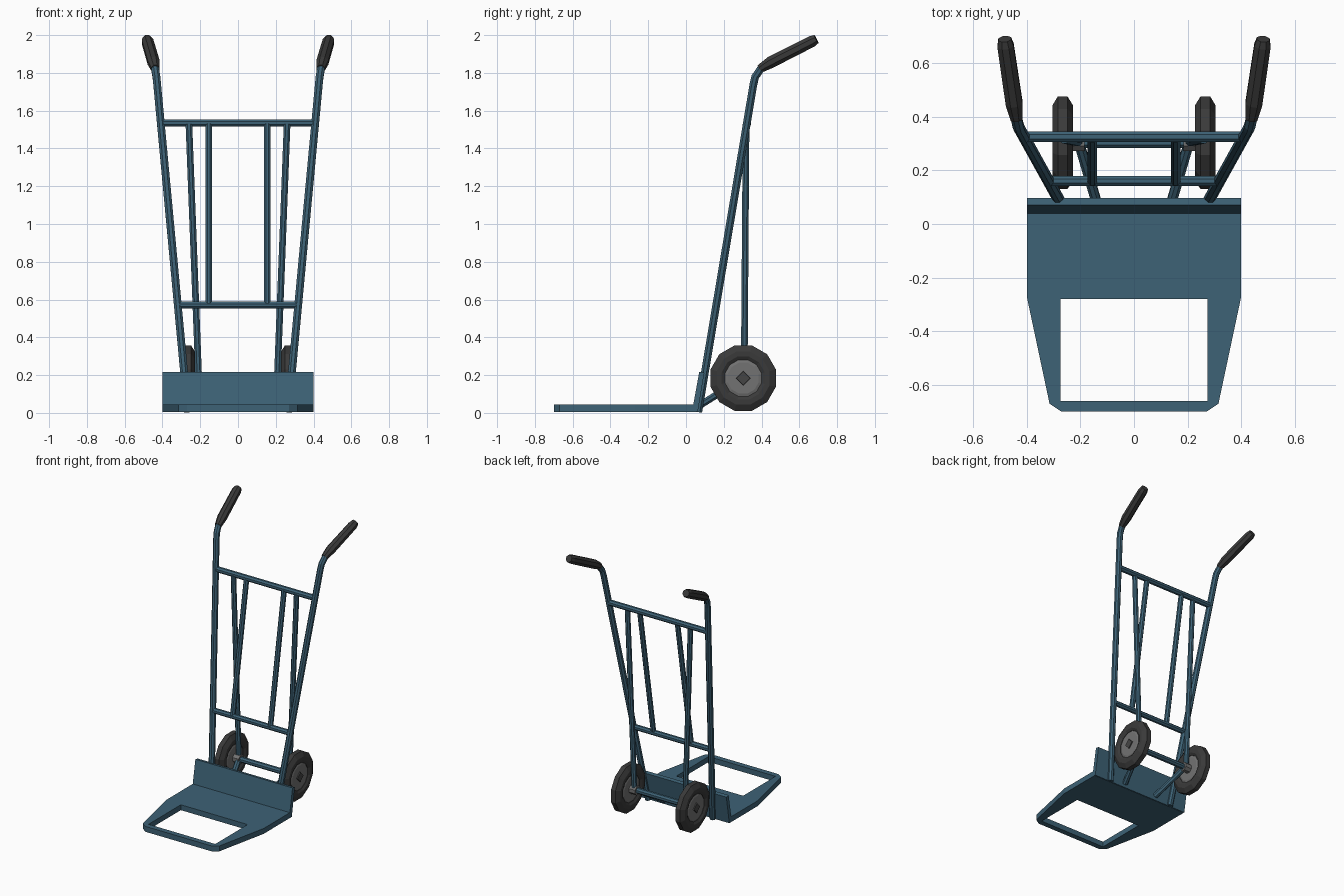
import bpy, bmesh, math
from mathutils import Vector

if "Cube" in bpy.data.objects:
    bpy.data.objects.remove(bpy.data.objects["Cube"])


def material(name, col):
    m = bpy.data.materials.new(name)
    m.diffuse_color = (*col, 1)
    m.use_nodes = True
    m.node_tree.nodes["Principled BSDF"].inputs["Base Color"].default_value = m.diffuse_color
    return m


TEAL = material("teal paint", (0.047, 0.122, 0.180))
RUBBER = material("dark rubber", (0.042, 0.042, 0.042))
GREY = material("grey metal", (0.17, 0.17, 0.17))
DARK = material("dark metal", (0.06, 0.06, 0.06))


def finish(bm, name, mat, mirror=False):
    bmesh.ops.recalc_face_normals(bm, faces=bm.faces)
    me = bpy.data.meshes.new(name)
    bm.to_mesh(me)
    bm.free()
    me.materials.append(mat)
    ob = bpy.data.objects.new(name, me)
    bpy.context.collection.objects.link(ob)
    if mirror:
        ob.modifiers.new("mirror", 'MIRROR').use_mirror_merge = False
    return ob


def tube(name, pts, radii, mat, mirror=False, n=8, closed=False):
    """Sweep an n-sided ring along a path; radii is one value or one per point."""
    pts = [Vector(p) for p in pts]
    if not isinstance(radii, (list, tuple)):
        radii = [radii] * len(pts)
    bm = bmesh.new()
    rings = []
    for i, p in enumerate(pts):
        a, b = pts[max(i - 1, 0)], pts[min(i + 1, len(pts) - 1)]
        t = (b - p).normalized() + (p - a).normalized()
        t.normalize()
        ref = Vector((0, 0, 1)) if abs(t.x) > 0.8 else Vector((1, 0, 0))
        u = (ref - t * ref.dot(t)).normalized()
        v = t.cross(u)
        rings.append([bm.verts.new(p + radii[i] * (math.cos(w) * u + math.sin(w) * v))
                      for w in ((k + 0.5) * 2 * math.pi / n for k in range(n))])
    pairs = list(zip(rings, rings[1:]))
    if closed:
        pairs.append((rings[-1], rings[0]))
    for r, s in pairs:
        for k in range(n):
            bm.faces.new((r[k], r[(k + 1) % n], s[(k + 1) % n], s[k]))
    if not closed:
        bm.faces.new(rings[0])
        bm.faces.new(rings[-1])
    return finish(bm, name, mat, mirror)


def lathe_x(name, profile, mat, cy, cz, n=12, mirror=True):
    """Turn a closed (x, radius) profile around a wheel axle."""
    bm = bmesh.new()
    rings = [[bm.verts.new((x, cy + r * math.cos(w), cz + r * math.sin(w)))
              for w in ((k + 0.5) * 2 * math.pi / n for k in range(n))]
             for x, r in profile]
    for r, s in zip(rings, rings[1:] + rings[:1]):
        for k in range(n):
            bm.faces.new((r[k], r[(k + 1) % n], s[(k + 1) % n], s[k]))
    return finish(bm, name, mat, mirror)


# toe plate: outline and rectangular opening joined by quads, then thickened
outer = [(0, 0.055), (0.40, 0.055), (0.40, -0.27), (0.315, -0.67), (0.27, -0.70), (0, -0.70)]
inner = [(0, -0.28), (0.15, -0.28), (0.275, -0.28), (0.275, -0.66), (0.26, -0.66), (0, -0.66)]
bm = bmesh.new()
layers = []
for z in (0.005, 0.045):
    layers.append([[bm.verts.new((x, y, z)) for x, y in loop] for loop in (outer, inner)])
for o, i in layers:
    for k in range(5):
        bm.faces.new((o[k], o[k + 1], i[k + 1], i[k]))
for loop in (0, 1):
    lo, hi = layers[0][loop], layers[1][loop]
    for k in range(5):
        bm.faces.new((lo[k], lo[k + 1], hi[k + 1], hi[k]))
finish(bm, "toe_plate", TEAL, True)

# leaning back plate
bm = bmesh.new()
section = [(0.033, 0.012), (0.062, 0.005), (0.097, 0.212), (0.070, 0.217)]
left, right = [[bm.verts.new((x, y, z)) for y, z in section] for x in (-0.40, 0.40)]
bm.faces.new(left)
bm.faces.new(right)
for k in range(4):
    j = (k + 1) % 4
    bm.faces.new((left[k], left[j], right[j], right[k]))
finish(bm, "back_plate", TEAL)

# side rails with bent tops, and rubber grips
tube("side_rail", [(0.266, 0.065, 0.006), (0.428, 0.357, 1.74), (0.432, 0.367, 1.78),
                   (0.439, 0.395, 1.82), (0.445, 0.43, 1.845)], 0.022, TEAL, True)
tube("grip", [(0.438, 0.392, 1.822), (0.447, 0.450, 1.857), (0.479, 0.665, 1.966),
              (0.482, 0.690, 1.979)],
     [0.024, 0.034, 0.033, 0.026], RUBBER, True)

# cross bars and upright bars
tube("top_cross_bar", [(-0.405, 0.325, 1.535), (0.405, 0.325, 1.535)], 0.021, TEAL)
tube("lower_cross_bar", [(-0.317, 0.160, 0.57), (0.317, 0.160, 0.57)], 0.020, TEAL)
tube("upright_bar", [(0.155, 0.160, 0.57), (0.155, 0.322, 1.53)], 0.019, TEAL, True)
tube("rear_strut", [(0.260, 0.318, 1.53), (0.208, 0.308, 0.18)], 0.019, TEAL, True)

# axle and its braces to the plate
CY, CZ = 0.303, 0.184
tube("axle", [(-0.23, CY, CZ), (0.23, CY, CZ)], 0.021, TEAL)
tube("axle_brace", [(0.135, 0.065, 0.035), (0.205, CY, CZ)], 0.020, TEAL, True)
tube("axle_collar", [(0.185, CY, CZ), (0.235, CY, CZ)], 0.034, GREY, True)

# wheels
lathe_x("tyre", [(0.238, 0.100), (0.228, 0.118), (0.228, 0.145), (0.248, 0.179),
                 (0.284, 0.179), (0.304, 0.145), (0.304, 0.118), (0.294, 0.100)],
        RUBBER, CY, CZ)
tube("wheel_hub", [(0.236, CY, CZ), (0.244, CY, CZ), (0.288, CY, CZ), (0.296, CY, CZ)],
     [0.085, 0.110, 0.110, 0.085], GREY, True, n=12)
bm = bmesh.new()
caps = [[bm.verts.new((x, CY + r * math.cos(k * math.pi / 2), CZ + r * math.sin(k * math.pi / 2)))
         for k in range(4)] for x, r in ((0.29, 0.04), (0.303, 0.036))]
bm.faces.new(caps[0])
bm.faces.new(caps[1])
for k in range(4):
    j = (k + 1) % 4
    bm.faces.new((caps[0][k], caps[0][j], caps[1][j], caps[1][k]))
finish(bm, "axle_nut", DARK, True)
